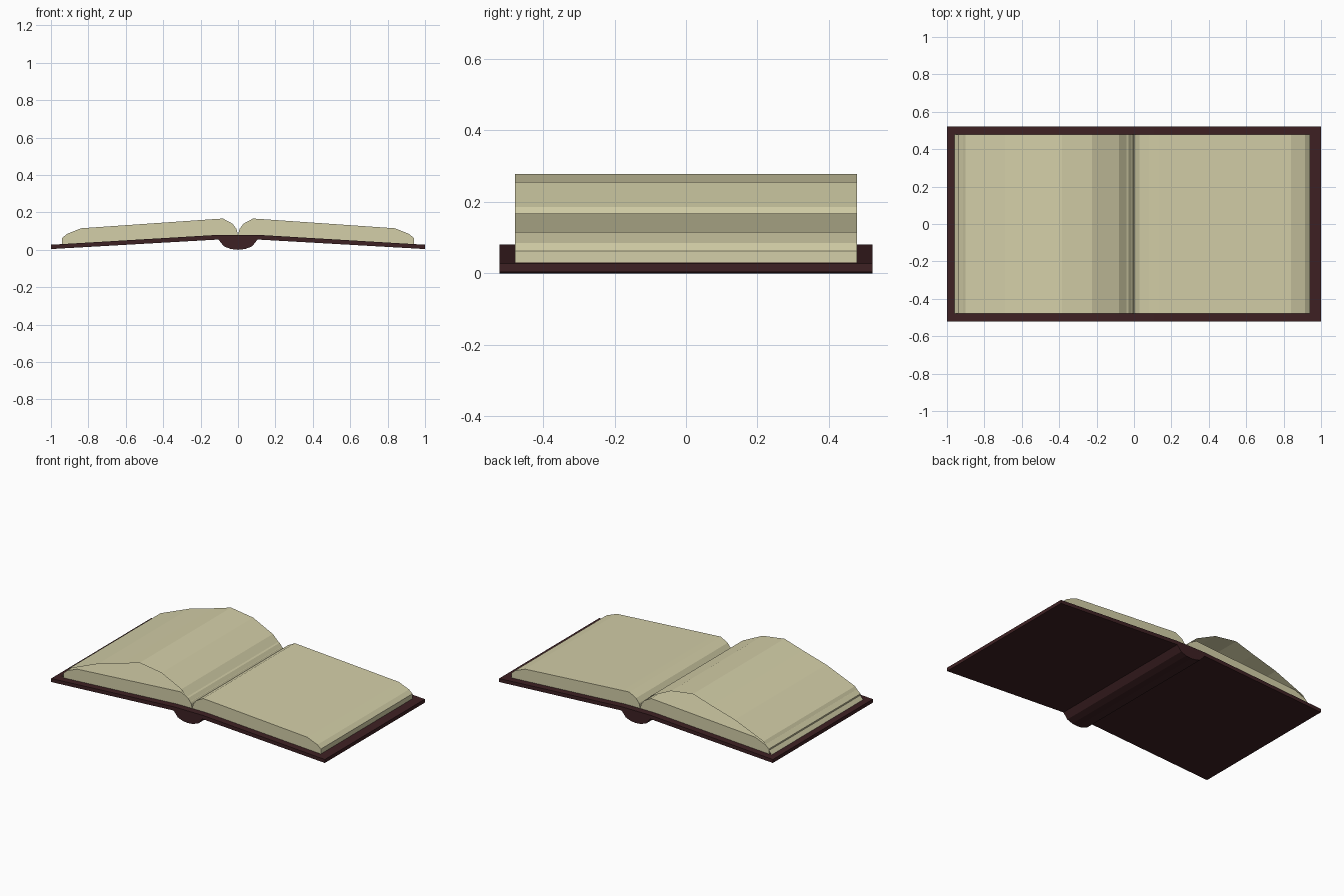
import bpy, bmesh

if "Cube" in bpy.data.objects:
    bpy.data.objects.remove(bpy.data.objects["Cube"])


def material(name, rgb):
    m = bpy.data.materials.new(name)
    m.diffuse_color = (*rgb, 1)
    m.use_nodes = True
    m.node_tree.nodes["Principled BSDF"].inputs["Base Color"].default_value = m.diffuse_color
    return m


leather = material("dark leather", (0.048, 0.015, 0.017))
paper = material("cream paper", (0.658, 0.624, 0.392))


def extrude_profile(name, pts, half, mat, closed=True, flip=False):
    """Sweep an XZ profile along Y from -half to +half."""
    bm = bmesh.new()
    sx = -1 if flip else 1
    a = [bm.verts.new((sx * x, -half, z)) for x, z in pts]
    b = [bm.verts.new((sx * x, half, z)) for x, z in pts]
    n = len(pts)
    for i in range(n if closed else n - 1):
        j = (i + 1) % n
        bm.faces.new((a[i], a[j], b[j], b[i]))
    if closed:
        bm.faces.new(a)
        bm.faces.new(b[::-1])
        bmesh.ops.recalc_face_normals(bm, faces=bm.faces)
    me = bpy.data.meshes.new(name)
    bm.to_mesh(me)
    bm.free()
    me.materials.append(mat)
    ob = bpy.data.objects.new(name, me)
    bpy.context.collection.objects.link(ob)
    return ob


# Half profiles, mirrored for the left side
board = [(0.105, 0.055), (1.0, 0.004), (1.0, 0.027), (0.105, 0.080)]
block = [(0.0, 0.080), (0.105, 0.080), (0.94, 0.029), (0.94, 0.063),
         (0.915, 0.085), (0.84, 0.115), (0.13, 0.164), (0.08, 0.167),
         (0.03, 0.140), (0.008, 0.112)]
for side, flip in (("right", False), ("left", True)):
    extrude_profile("cover_" + side, board, 0.522, leather, flip=flip)
    extrude_profile("page_block_" + side, block, 0.478, paper, flip=flip)

# Rounded spine joining the two boards
under = [(0.105, 0.055), (0.075, 0.018), (0.037, 0.004)]
spine = ([(-0.105, 0.080)] + [(-x, z) for x, z in under] + [(0, 0)]
         + under[::-1] + [(0.105, 0.080)])
extrude_profile("spine", spine, 0.522, leather)

# Single lifted sheet arching over the left pages
sheet = [(-0.96, 0.029), (-0.90, 0.103), (-0.69, 0.189), (-0.52, 0.237),
         (-0.385, 0.278), (-0.225, 0.255), (-0.08, 0.185), (-0.012, 0.118),
         (0.0, 0.082)]
extrude_profile("turning_page", sheet, 0.478, paper, closed=False)
